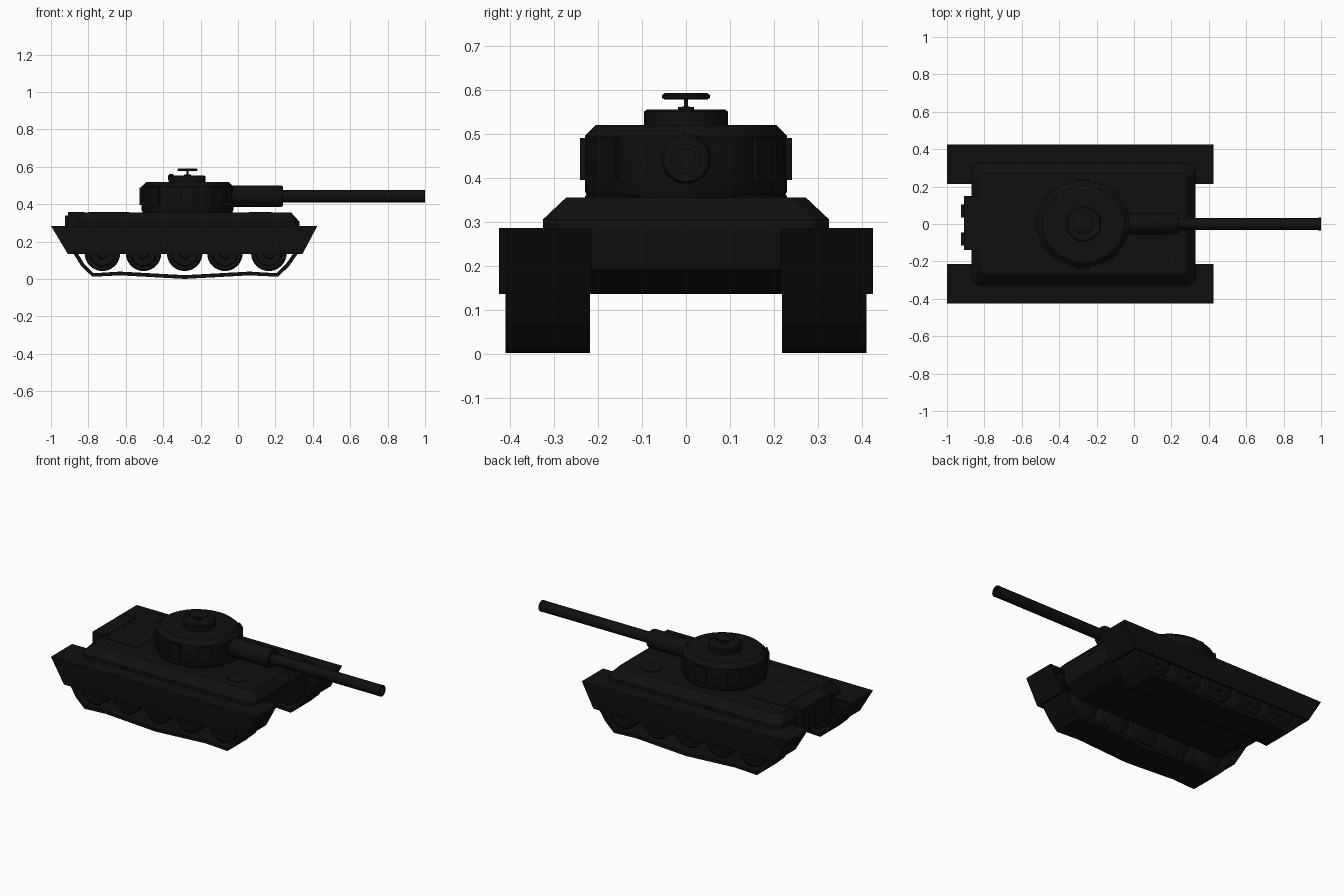
import bpy, bmesh, math
from mathutils import Matrix

if "Cube" in bpy.data.objects:
    bpy.data.objects.remove(bpy.data.objects["Cube"])

mat = bpy.data.materials.new("dark_steel")
mat.diffuse_color = (0.005, 0.005, 0.005, 1)
mat.use_nodes = True
mat.node_tree.nodes["Principled BSDF"].inputs["Base Color"].default_value = mat.diffuse_color


def finish(name, bm, smooth=False):
    bmesh.ops.recalc_face_normals(bm, faces=bm.faces[:])
    me = bpy.data.meshes.new(name)
    bm.to_mesh(me)
    bm.free()
    ob = bpy.data.objects.new(name, me)
    bpy.context.collection.objects.link(ob)
    me.materials.append(mat)
    if smooth:
        bpy.ops.object.select_all(action='DESELECT')
        ob.select_set(True)
        bpy.context.view_layer.objects.active = ob
        bpy.ops.object.shade_smooth_by_angle(angle=math.radians(35))
    return ob


def loft(name, rings, smooth=False):
    """Skin a stack of equal-length closed rings and cap both ends."""
    bm = bmesh.new()
    vs = [[bm.verts.new(p) for p in r] for r in rings]
    n = len(rings[0])
    for a, b in zip(vs, vs[1:]):
        for i in range(n):
            j = (i + 1) % n
            bm.faces.new((a[i], a[j], b[j], b[i]))
    bm.faces.new(vs[0])
    bm.faces.new(vs[-1])
    return finish(name, bm, smooth)


def prism(name, pts, y0, y1):
    """Side profile (x, z) extruded across y."""
    return loft(name, [[(x, y, z) for x, z in pts] for y in (y0, y1)])


def lathe(name, prof, c, axis='Z', n=32, sx=1.0):
    """Stack of (radius, offset) circles along an axis through c."""
    rings = []
    for r, h in prof:
        ring = []
        for i in range(n):
            a = 2 * math.pi * i / n
            u, v = r * math.cos(a), r * math.sin(a)
            d = {'Z': (u * sx, v, h), 'X': (h, u, v), 'Y': (u, h, v)}[axis]
            ring.append([c[k] + d[k] for k in range(3)])
        rings.append(ring)
    return loft(name, rings, True)


def box(name, x0, x1, y0, y1, z0, z1):
    return prism(name, [(x0, z0), (x1, z0), (x1, z1), (x0, z1)], y0, y1)


def deck_ring(x0, x1, w, z, c):
    """Rectangle with cut corners."""
    return [(x0 + c, -w, z), (x1 - c, -w, z), (x1, -w + c, z), (x1, w - c, z),
            (x1 - c, w, z), (x0 + c, w, z), (x0, w - c, z), (x0, -w + c, z)]


# Hull: lower tub and sloped upper deck
prism("lower_hull", [(-0.80, 0.135), (0.22, 0.135), (0.31, 0.19), (0.33, 0.285),
                     (-0.87, 0.285), (-0.87, 0.19)], -0.218, 0.218)
loft("upper_hull", [deck_ring(-0.87, 0.33, 0.325, 0.28, 0.03),
                    deck_ring(-0.87, 0.33, 0.325, 0.305, 0.03),
                    deck_ring(-0.83, 0.285, 0.272, 0.355, 0.03)])

# Rear stowage and deck panels
box("rear_box", -0.91, -0.82, -0.14, 0.15, 0.20, 0.358)
for i, y in enumerate((-0.08, 0.07)):
    box(f"rear_canister_{i}", -0.925, -0.90, y - 0.035, y + 0.035, 0.22, 0.34)
box("engine_cover", -0.80, -0.58, -0.17, 0.17, 0.35, 0.359)
for s in (-1, 1):
    lathe(f"crew_hatch_{s}", [(0.06, -0.01), (0.06, 0.004)], (0.12, s * 0.17, 0.355), n=20)

# Running gear, repeated on both sides
path = [(-0.92, 0.21), (-0.87, 0.14), (-0.83, 0.075), (-0.775, 0.022), (-0.63, 0.030),
        (-0.45, 0.020), (-0.285, 0.011), (-0.12, 0.020), (0.06, 0.030), (0.21, 0.022),
        (0.265, 0.075), (0.31, 0.14), (0.355, 0.21), (0.33, 0.255), (-0.89, 0.255)]
outer = [(-0.91, 0.135), (-1.0, 0.285), (0.425, 0.285), (0.345, 0.135)]
inner = [(0.332, 0.135), (0.403, 0.273), (-0.978, 0.273), (-0.897, 0.135)]
for s, side in ((-1, "near"), (1, "far")):
    prism(f"{side}_fender", outer + inner, s * 0.215, s * 0.424)
    prism(f"{side}_skirt", outer, s * 0.413, s * 0.425)
    bm = bmesh.new()
    rows = [[bm.verts.new((x, s * y, z)) for y in (0.218, 0.41)] for x, z in path]
    for a, b in zip(rows, rows[1:] + rows[:1]):
        bm.faces.new((a[0], b[0], b[1], a[1]))
    track = finish(f"{side}_track", bm)
    mod = track.modifiers.new("thickness", 'SOLIDIFY')
    mod.thickness = 0.02
    mod.offset = 0
    for i, x in enumerate((-0.725, -0.505, -0.285, -0.07, 0.165)):
        lathe(f"{side}_road_wheel_{i}",
              [(0.085, 0.235), (0.095, 0.24), (0.095, 0.385), (0.085, 0.392),
               (0.07, 0.392), (0.065, 0.38), (0.03, 0.38), (0.025, 0.395)] if s > 0 else
              [(0.085, -0.235), (0.095, -0.24), (0.095, -0.385), (0.085, -0.392),
               (0.07, -0.392), (0.065, -0.38), (0.03, -0.38), (0.025, -0.395)],
              (x, 0, 0.138), 'Y')

# Turret body with side armour blocks
TX = -0.27
lathe("turret", [(0.22, 0.345), (0.228, 0.365), (0.23, 0.37), (0.23, 0.495),
                 (0.205, 0.519)], (TX, 0, 0), n=40, sx=1.07)
for i, deg in enumerate((50, 90, 135, 180, 225, 270, 310)):
    a = math.radians(deg)
    block = box(f"turret_block_{i}", -0.03, 0.011, -0.035, 0.035, 0.395, 0.49)
    block.data.transform(Matrix.Translation(
        (TX + 0.246 * math.cos(a), 0.23 * math.sin(a), 0)) @ Matrix.Rotation(a, 4, 'Z'))

# Commander's cupola with the hand wheel on top
lathe("cupola", [(0.095, 0.51), (0.095, 0.55), (0.088, 0.555)], (TX, 0, 0))
lathe("hatch_post", [(0.018, 0.55), (0.018, 0.56), (0.005, 0.56), (0.005, 0.58)],
      (TX, 0, 0), n=16)
lathe("hatch_disc", [(0.048, 0.577), (0.054, 0.581), (0.054, 0.588), (0.048, 0.592)],
      (TX, 0, 0), n=24)
lathe("periscope", [(0.010, 0.515), (0.015, 0.53), (0.015, 0.555), (0.008, 0.562)],
      (-0.358, 0, 0), n=12)

# Gun
lathe("gun_sleeve", [(0.057, -0.06), (0.057, 0.232), (0.052, 0.24)], (0, 0, 0.443), 'X')
lathe("gun_barrel", [(0.033, 0.23), (0.033, 0.985), (0.034, 0.985), (0.034, 1.0),
                     (0.022, 1.0), (0.022, 0.94)], (0, 0, 0.443), 'X', 24)
